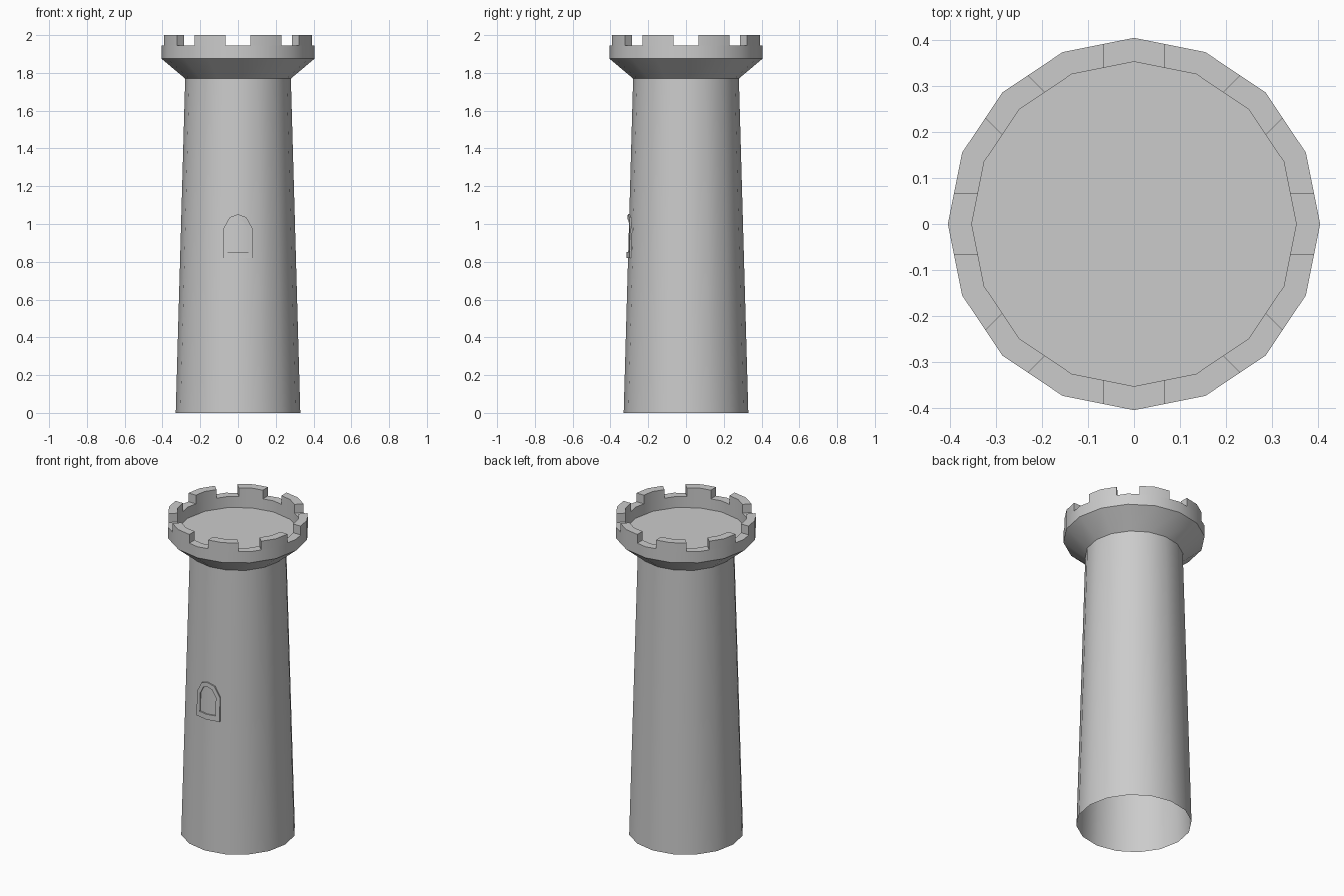
import bpy
from math import sin, cos, tan, pi, radians

if "Cube" in bpy.data.objects:
    bpy.data.objects.remove(bpy.data.objects["Cube"])

SIDES = 16
R_OUT, R_IN = 0.405, 0.353
Z_WALL, Z_TOP = 1.945, 2.0
GAP = 0.065  # half width of each battlement gap


def make(name, verts, faces):
    mesh = bpy.data.meshes.new(name)
    mesh.from_pydata(verts, [], faces)
    mesh.validate()
    obj = bpy.data.objects.new(name, mesh)
    bpy.context.collection.objects.link(obj)
    bpy.ops.object.select_all(action='DESELECT')
    obj.select_set(True)
    bpy.context.view_layer.objects.active = obj
    bpy.ops.object.shade_smooth_by_angle(angle=radians(30))
    return obj


def lathe(name, profile, cap_last=False):
    verts = [(r * cos(2 * pi * i / SIDES), r * sin(2 * pi * i / SIDES), z)
             for r, z in profile for i in range(SIDES)]
    faces = []
    for k in range(len(profile) - 1):
        for i in range(SIDES):
            j = (i + 1) % SIDES
            a, b = k * SIDES, (k + 1) * SIDES
            faces.append((a + i, a + j, b + j, b + i))
    if cap_last:
        faces.append(tuple(range((len(profile) - 1) * SIDES, len(profile) * SIDES)))
    return make(name, verts, faces)


# Tapered shaft, open at the bottom
lathe("tower_shaft", [(0.33, 0), (0.28, 1.77)])

# Flared crown with low parapet wall and sunken floor
lathe("tower_crown", [(0.28, 1.77), (R_OUT, 1.875), (R_OUT, Z_WALL),
                      (R_IN, Z_WALL), (R_IN, 1.875)], cap_last=True)

# Eight merlons with parallel-sided gaps between them
half = pi / SIDES
verts, faces = [], []


def gap_point(r, angle, side):
    d = r - GAP * tan(half)
    return (d * cos(angle) - side * GAP * sin(angle),
            d * sin(angle) + side * GAP * cos(angle))


for k in range(8):
    a, m, b = k * pi / 4, k * pi / 4 + pi / 8, (k + 1) * pi / 4
    plan = [gap_point(R_OUT, a, 1), (R_OUT * cos(m), R_OUT * sin(m)), gap_point(R_OUT, b, -1),
            gap_point(R_IN, b, -1), (R_IN * cos(m), R_IN * sin(m)), gap_point(R_IN, a, 1)]
    s = len(verts)
    verts += [(x, y, z) for z in (Z_WALL, Z_TOP) for x, y in plan]
    for i in range(6):
        j = (i + 1) % 6
        faces.append((s + i, s + j, s + 6 + j, s + 6 + i))
    faces += [(s + 6, s + 7, s + 10, s + 11), (s + 7, s + 8, s + 9, s + 10)]
make("merlons", verts, faces)

# Arched window frame hugging the shaft
right_out = [(0, 0.82), (0.08, 0.82), (0.08, 0.97), (0.045, 1.035), (0, 1.052)]
right_in = [(0, 0.853), (0.055, 0.853), (0.055, 0.967), (0.03, 1.012), (0, 1.025)]


def mirrored(points):
    return points + [(-x, z) for x, z in reversed(points[1:-1])]


def on_shaft(x, z, lift):
    return (x, -(0.33 - 0.05 * z / 1.77 - abs(x) * tan(half)) - lift, z)


outer, inner = mirrored(right_out), mirrored(right_in)
n = len(outer)
rings = [(outer, -0.004), (outer, 0.008), (inner, 0.008), (inner, -0.004)]
verts = [on_shaft(x, z, lift) for pts, lift in rings for x, z in pts]
faces = [(k * n + i, k * n + (i + 1) % n, (k + 1) * n + (i + 1) % n, (k + 1) * n + i)
         for k in range(3) for i in range(n)]
make("window_frame", verts, faces)
